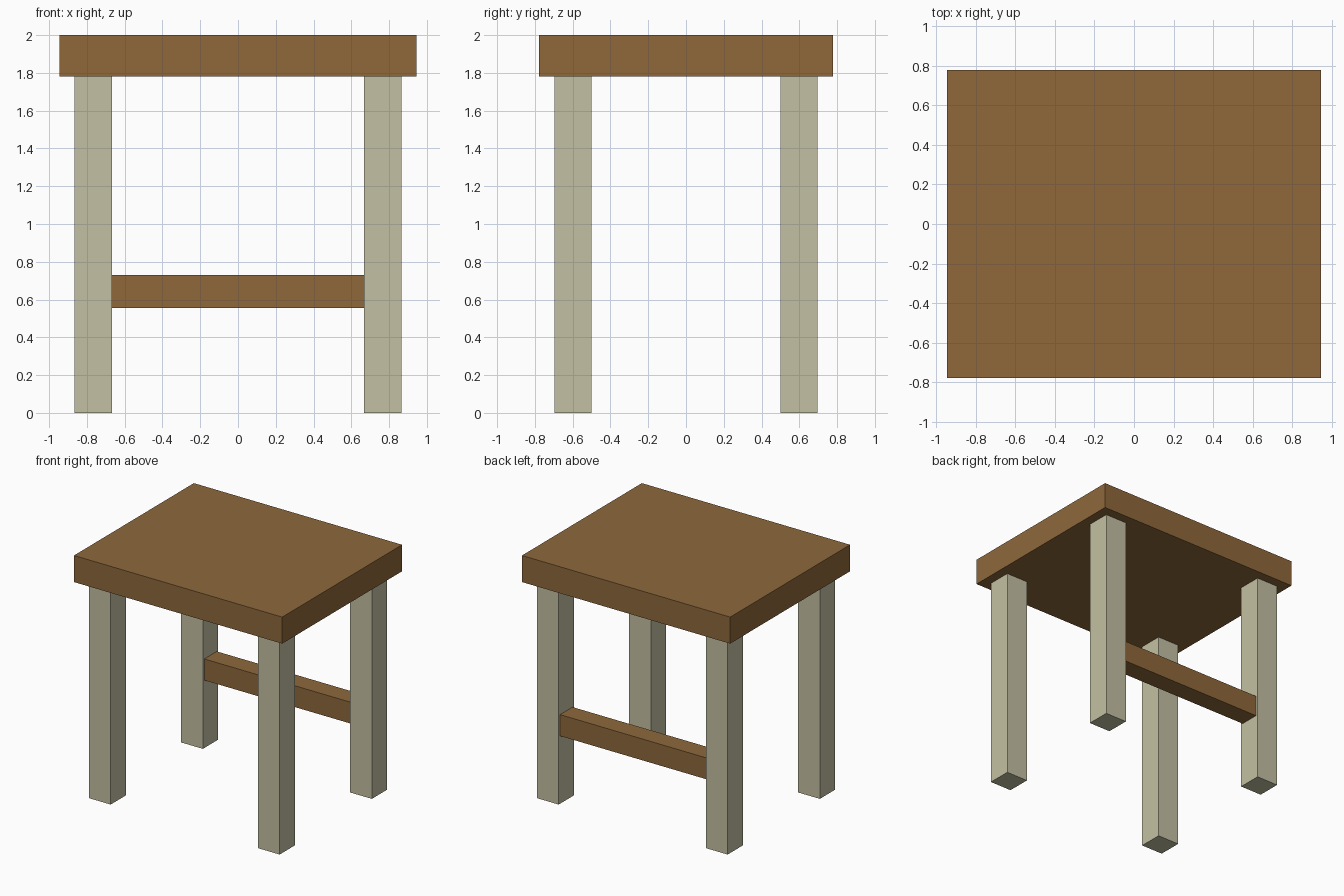
import bpy
import bmesh
from mathutils import Matrix, Vector

if "Cube" in bpy.data.objects:
    bpy.data.objects.remove(bpy.data.objects["Cube"])


def material(name, rgb):
    m = bpy.data.materials.new(name)
    m.diffuse_color = (*rgb, 1.0)
    m.use_nodes = True
    m.node_tree.nodes["Principled BSDF"].inputs["Base Color"].default_value = m.diffuse_color
    return m


def box(name, lo, hi, mat):
    """Flat-faced box spanning two opposite corners."""
    lo, hi = Vector(lo), Vector(hi)
    bm = bmesh.new()
    bmesh.ops.create_cube(
        bm, size=1.0,
        matrix=Matrix.Translation((lo + hi) / 2) @ Matrix.Diagonal((*(hi - lo), 1.0)))
    mesh = bpy.data.meshes.new(name)
    bm.to_mesh(mesh)
    bm.free()
    mesh.materials.append(mat)
    obj = bpy.data.objects.new(name, mesh)
    bpy.context.collection.objects.link(obj)
    return obj


brown = material("brown wood", (0.271, 0.138, 0.044))
pale = material("pale wood", (0.552, 0.527, 0.366))

# Seat slab
box("seat", (-0.945, -0.777, 1.782), (0.945, 0.777, 2.0), brown)

# Four square legs
for y_name, sy in (("front", -1), ("back", 1)):
    for x_name, sx in (("left", -1), ("right", 1)):
        cx, cy = sx * 0.767, sy * 0.598
        box(f"{y_name}_{x_name}_leg", (cx - 0.099, cy - 0.099, 0.0),
            (cx + 0.099, cy + 0.099, 1.782), pale)

# Single stretcher between the back legs
box("back_stretcher", (-0.668, 0.517, 0.556), (0.668, 0.679, 0.731), brown)
